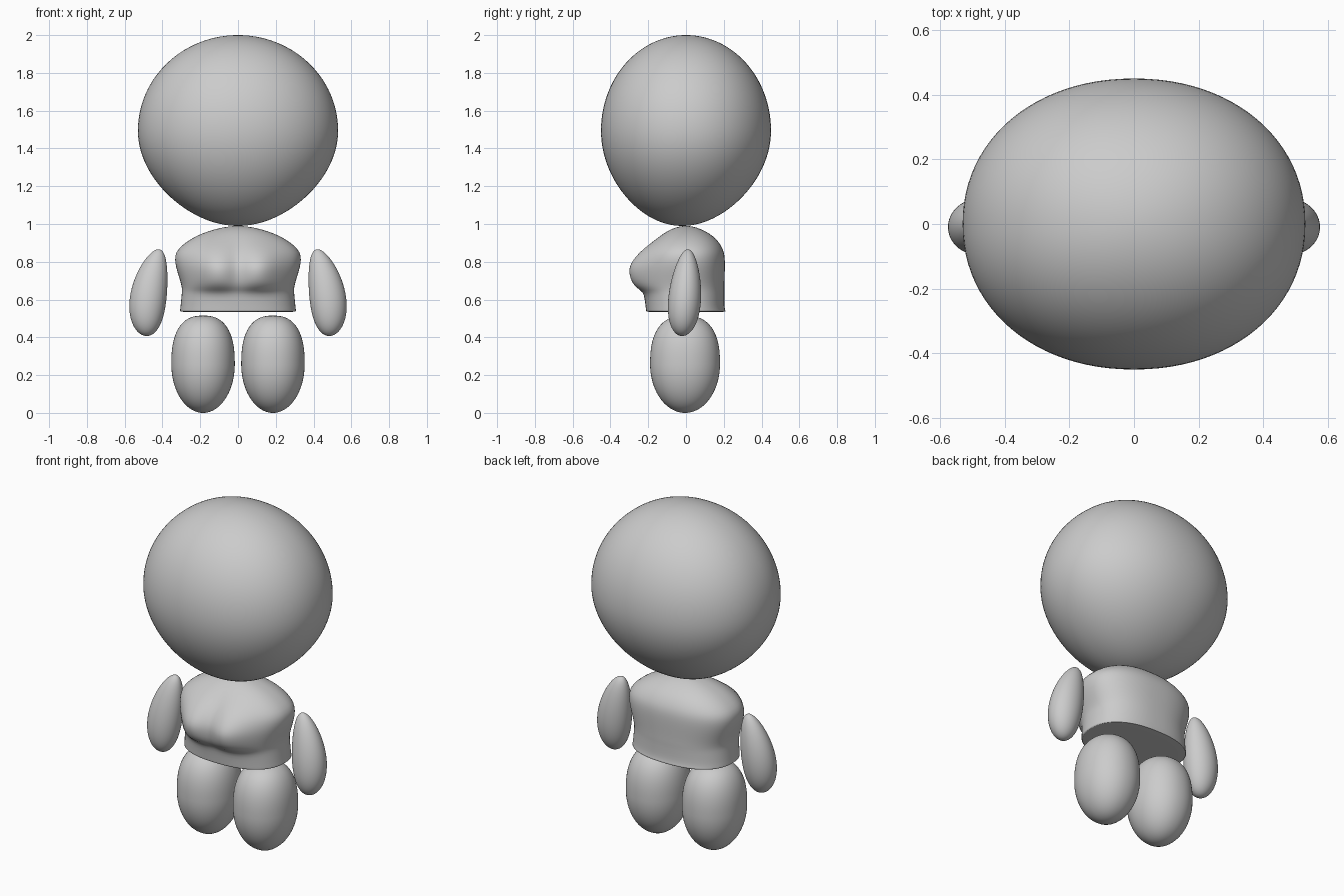
import bpy, bmesh
from math import sin, cos, pi, exp, radians, copysign

if "Cube" in bpy.data.objects:
    bpy.data.objects.remove(bpy.data.objects["Cube"])


def spow(v, e):
    return copysign(abs(v) ** e, v)


def loft(name, rings, bottom, top, sub=0):
    """Skin a stack of closed rings, closing both ends to a point."""
    bm = bmesh.new()
    loops = [[bm.verts.new(p) for p in ring] for ring in rings]
    n = len(loops[0])
    for a, b in zip(loops, loops[1:]):
        for i in range(n):
            j = (i + 1) % n
            bm.faces.new((a[i], a[j], b[j], b[i]))
    lo, hi = bm.verts.new(bottom), bm.verts.new(top)
    for i in range(n):
        j = (i + 1) % n
        bm.faces.new((loops[0][j], loops[0][i], lo))
        bm.faces.new((loops[-1][i], loops[-1][j], hi))
    bmesh.ops.recalc_face_normals(bm, faces=bm.faces)
    mesh = bpy.data.meshes.new(name)
    bm.to_mesh(mesh)
    bm.free()
    ob = bpy.data.objects.new(name, mesh)
    bpy.context.collection.objects.link(ob)
    bpy.ops.object.select_all(action='DESELECT')
    ob.select_set(True)
    bpy.context.view_layer.objects.active = ob
    bpy.ops.object.shade_smooth_by_angle(angle=radians(60))
    if sub:
        mod = ob.modifiers.new("smooth", 'SUBSURF')
        mod.levels = mod.render_levels = sub
    return ob


def egg(name, z0, z1, shape, n=2.0, n_top=2.0, seg=64, rows=40):
    """Rounded body; shape(u) gives centre x, y and radii x, y for u = -1..1."""
    zc, h = (z0 + z1) / 2, (z1 - z0) / 2
    rings = []
    for k in range(1, rows):
        t = -pi / 2 + pi * k / rows
        e = 2 / n_top if t > 0 else 1.0
        u, r = spow(sin(t), e), cos(t) ** e
        cx, cy, rx, ry = shape(u)
        rings.append([(cx + r * rx * spow(cos(a), 2 / n),
                       cy + r * ry * spow(sin(a), 2 / n), zc + h * u)
                      for a in (2 * pi * i / seg for i in range(seg))])
    ends = [(*shape(u)[:2], zc + h * u) for u in (-1, 1)]
    return loft(name, rings, *ends)


# Head: wide ellipsoid, narrowing slightly toward the chin
def head_shape(u):
    d = max(0, -u) ** 2
    return 0, -0.02 * d, 0.53 * (1 - 0.12 * d), 0.45 * (1 - 0.10 * d)


egg("head", 0.99, 2.0, head_shape, n=2.1, seg=96, rows=56)

# Torso: rows of height, half width, back depth, front depth, chest bulge
rows = [
    (0.535, 0.27, 0.18, 0.18, 0), (0.535, 0.309, 0.213, 0.212, 0),
    (0.541, 0.307, 0.207, 0.211, 0), (0.57, 0.304, 0.203, 0.215, 0),
    (0.61, 0.300, 0.203, 0.220, 0.0), (0.64, 0.297, 0.203, 0.222, 0.01),
    (0.66, 0.297, 0.204, 0.222, 0.045), (0.69, 0.303, 0.204, 0.220, 0.075),
    (0.73, 0.316, 0.205, 0.218, 0.09), (0.77, 0.328, 0.206, 0.215, 0.095),
    (0.81, 0.335, 0.206, 0.208, 0.08), (0.85, 0.330, 0.202, 0.195, 0.057),
    (0.885, 0.300, 0.187, 0.175, 0.035), (0.92, 0.252, 0.162, 0.150, 0.012),
    (0.95, 0.192, 0.124, 0.120, 0), (0.975, 0.116, 0.077, 0.076, 0),
    (0.987, 0.05, 0.035, 0.035, 0),
]
torso_rings = []
for z, w, back, front, bulge in rows:
    ring = []
    for i in range(64):
        a = 2 * pi * i / 64
        x, s = w * spow(cos(a), 0.85), spow(sin(a), 0.85)
        y = s * (back if s > 0 else front)
        if s < 0:
            y -= bulge * exp(-((abs(x) - 0.11) / 0.13) ** 2) * min(1, -2 * s)
        ring.append((x, y, z))
    torso_rings.append(ring)
loft("torso", torso_rings, (0, 0, 0.535), (0, 0, 0.99), sub=1)

# Arms and legs, mirrored left and right
for side, s in (("left", 1), ("right", -1)):
    egg(side + "_arm", 0.407, 0.866,
        lambda u: (s * (0.472 - 0.031 * u - 0.02 * u * u), -0.005 + 0.015 * u,
                   0.096 - 0.015 * u, 0.085 - 0.018 * u))
    egg(side + "_leg", 0.0, 0.515,
        lambda u: (s * 0.185, -0.005, 0.168, 0.185), n=2.1, n_top=2.5)
